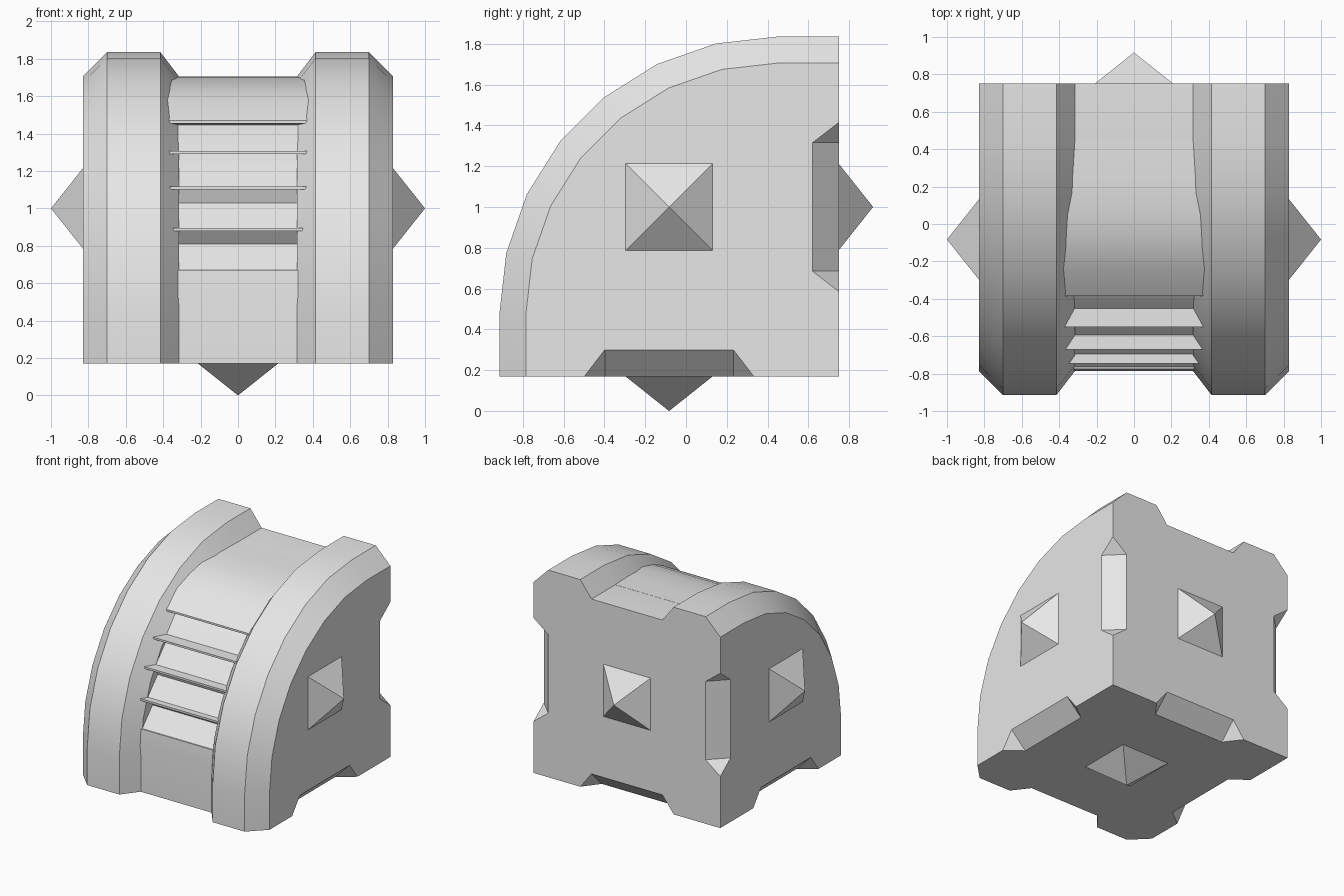
import bpy, bmesh, math
from mathutils import Vector

cube = bpy.data.objects.get("Cube")
if cube:
    bpy.data.objects.remove(cube, do_unlink=True)

grey = bpy.data.materials.new("plain_grey")
grey.use_nodes = True
grey.diffuse_color = (0.8, 0.8, 0.8, 1)
grey.node_tree.nodes["Principled BSDF"].inputs["Base Color"].default_value = (0.8, 0.8, 0.8, 1)

# Main sizes
SIDE, BACK, BASE, MID_Y, MID_Z = 0.83, 0.75, 0.17, -0.083, 1.0
ARC_Y, ARC_Z, R_IN, R_OUT, STEPS = 0.45, 0.47, 1.235, 1.365, 7


def finish(name, bm):
    bmesh.ops.recalc_face_normals(bm, faces=bm.faces)
    mesh = bpy.data.meshes.new(name)
    bm.to_mesh(mesh)
    bm.free()
    mesh.materials.append(grey)
    obj = bpy.data.objects.new(name, mesh)
    bpy.context.collection.objects.link(obj)
    return obj


def loft(name, sections):
    """Bridge matching (y, z) outlines placed along x and cap both ends."""
    bm = bmesh.new()
    rings = [[bm.verts.new((x, y, z)) for y, z in pts] for x, pts in sections]
    n = len(rings[0])
    for a, b in zip(rings, rings[1:]):
        for i in range(n):
            j = (i + 1) % n
            bm.faces.new((a[i], a[j], b[j], b[i]))
    bm.faces.new(rings[0])
    bm.faces.new(rings[-1])
    return finish(name, bm)


def hull(name, points):
    bm = bmesh.new()
    for p in points:
        bm.verts.new(p)
    bmesh.ops.convex_hull(bm, input=bm.verts)
    return finish(name, bm)


def arc(r, first=0):
    step = math.pi / 2 / STEPS
    return [(ARC_Y - r * math.cos(i * step), ARC_Z + r * math.sin(i * step))
            for i in range(first, STEPS + 1)]


def quarter(r):
    return [(BACK, BASE), (ARC_Y - r, BASE)] + arc(r) + [(BACK, ARC_Z + r)]


def notch(name, corner, out_a, out_b, along):
    """Wedge cutter: a flat bevel on an edge, with slanted ends."""
    depth, e = 0.13, 0.05
    corner, out_a, out_b, along = map(Vector, (corner, out_a, out_b, along))
    pts = []
    for a, b in ((-depth - e, e), (e, -depth - e), (e, e)):
        half = 0.415 + (a + b) / depth * 0.1
        for s in (-1, 1):
            pts.append(corner + out_a * a + out_b * b + along * half * s)
    cutter = hull(name, pts)
    cutter.hide_render = True
    return cutter


# Thick curved side ribs with bevelled rims
solids = []
for s, label in ((1, "left"), (-1, "right")):
    rings = ((0.315, R_IN), (0.415, R_OUT), (0.70, R_OUT), (SIDE, R_IN))
    solids.append(loft(label + "_rib", [(s * x, quarter(r)) for x, r in rings]))

# Middle core with a stepped front
outline = [(BACK, BASE), (-0.785, BASE), (-0.785, 0.55), (-0.775, 0.67)]
for y, z in ((-0.765, 0.67), (-0.70, 0.89), (-0.60, 1.11), (-0.46, 1.30)):
    outline += [(y, z), (y + 0.13, z + 0.14)]
outline += arc(R_IN, 5) + [(BACK, ARC_Z + R_IN)]
solids.append(loft("middle_core", [(x, outline) for x in (-0.32, 0.32)]))

# Edge notches along the back and bottom
cutters = [notch("back_base_cutter", (0, BACK, BASE), (0, 1, 0), (0, 0, -1), (1, 0, 0))]
for s in (-1, 1):
    cutters.append(notch("side_base_cutter", (s * SIDE, MID_Y, BASE), (s, 0, 0), (0, 0, -1), (0, 1, 0)))
    cutters.append(notch("back_side_cutter", (s * SIDE, BACK, MID_Z), (s, 0, 0), (0, 1, 0), (0, 0, 1)))
for obj in solids:
    bpy.context.view_layer.objects.active = obj
    for c in cutters:
        mod = obj.modifiers.new("notch", 'BOOLEAN')
        mod.operation, mod.solver, mod.object = 'DIFFERENCE', 'EXACT', c
        bpy.ops.object.modifier_apply(modifier=mod.name)
for c in cutters:
    bpy.data.objects.remove(c, do_unlink=True)

# Raised hood over the slats
hood = [(-0.385, 1.47), (-0.24, 1.58), (-0.10, 1.645), (0.05, 1.685), (0.25, 1.70),
        (0.45, 1.706), (0.45, 1.55), (-0.26, 1.44), (-0.385, 1.455)]
solids.append(loft("hood", [(x, hood) for x in (-0.40, 0.40)]))

# Thin horizontal slats
for i, (y, z) in enumerate(((-0.55, 1.30), (-0.67, 1.11), (-0.745, 0.887))):
    t = 0.008
    box = [(y, z - t), (y + 0.2, z - t), (y + 0.2, z + t), (y, z + t)]
    loft("slat_%d" % (i + 1), [(x, box) for x in (-0.40, 0.40)])

# Pyramid studs on the sides, back and bottom
centre = Vector((0, MID_Y, MID_Z))
for label, d in (("left", (1, 0, 0)), ("right", (-1, 0, 0)), ("back", (0, 1, 0)), ("bottom", (0, 0, -1))):
    d = Vector(d)
    u = Vector((d.y, d.z, d.x))
    v = d.cross(u)
    base = [centre + d * 0.825 + u * a * 0.22 + v * b * 0.22 for a in (-1, 1) for b in (-1, 1)]
    hull(label + "_stud", base + [centre + d])

# Smooth curved bands, sharp edges elsewhere
bpy.ops.object.select_all(action='DESELECT')
for obj in solids:
    obj.select_set(True)
bpy.context.view_layer.objects.active = solids[0]
bpy.ops.object.shade_smooth_by_angle(angle=math.radians(30))
